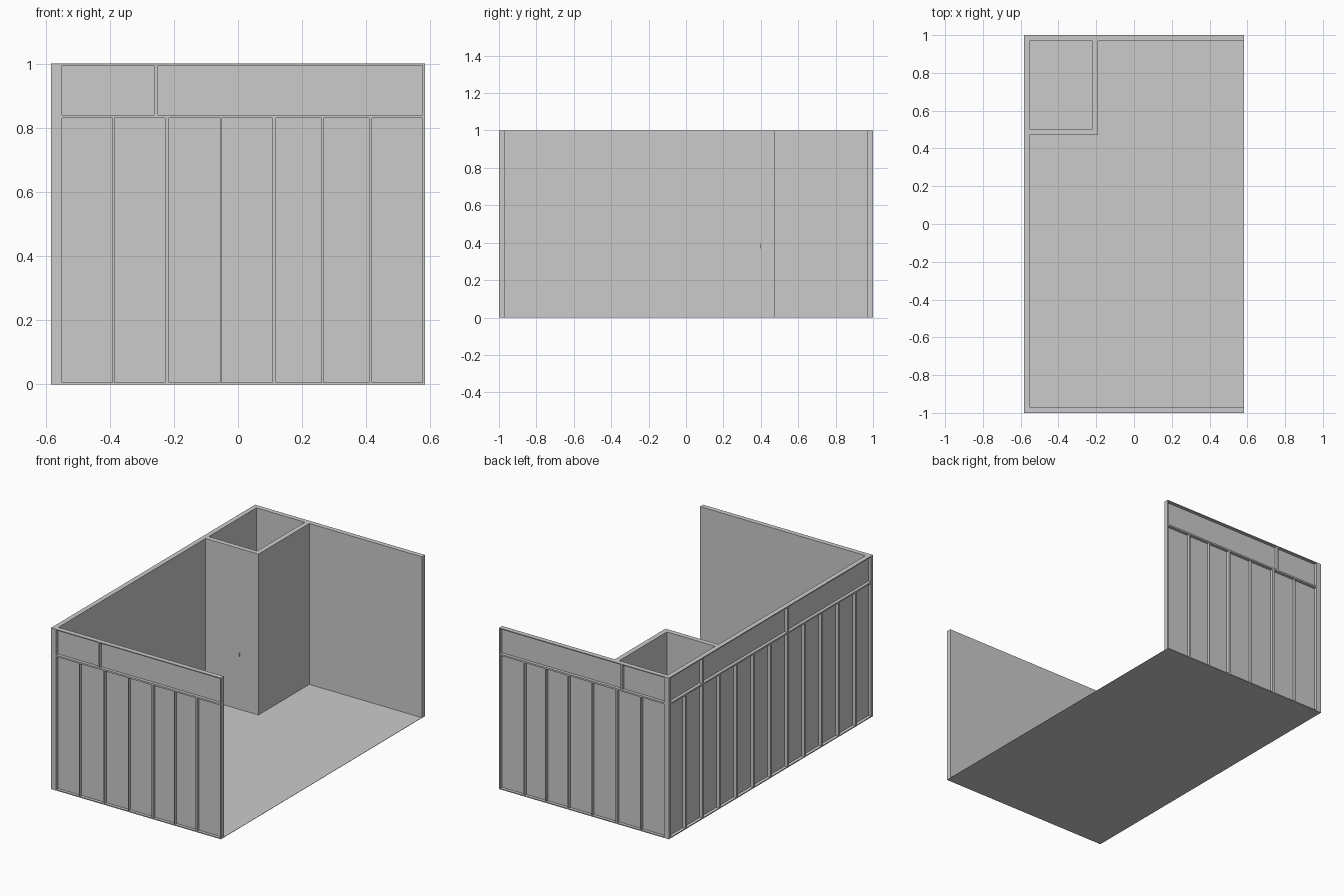
import bpy, bmesh

if "Cube" in bpy.data.objects:
    bpy.data.objects.remove(bpy.data.objects["Cube"])

X, Y, H = 0.583, 1.0, 1.0      # half width, half depth, height
T = 0.03                       # wall thickness
R = 0.019                      # depth of the recessed panels


def boxes(name, spans):
    """One object from a list of ((x0, x1), (y0, y1), (z0, z1)) blocks."""
    bm = bmesh.new()
    for span in spans:
        geo = bmesh.ops.create_cube(bm, size=1)
        for v in geo["verts"]:
            for i, (a, b) in enumerate(span):
                v.co[i] = (a + b) / 2 + v.co[i] * (b - a)
    me = bpy.data.meshes.new(name)
    bm.to_mesh(me)
    bm.free()
    ob = bpy.data.objects.new(name, me)
    bpy.context.collection.objects.link(ob)
    return ob


def frame(name, start, end, battens, dividers, place):
    """Rails, end posts, lower battens and upper dividers; place() maps (u span, z span) to a block."""
    rails = [(0, 0.006), (0.83, 0.84), (0.994, H)]
    spans = [place((start[1], end[0]), z) for z in rails]
    spans += [place(post, (0, H)) for post in (start, end)]
    spans += [place(u, (0.006, 0.83)) for u in battens]
    spans += [place(u, (0.84, 0.994)) for u in dividers]
    return boxes(name, spans)


# floor
boxes("floor", [((-X, X), (-Y, Y), (0, 0.002))])

# front and back walls: thin panel with a raised frame outside
short_battens = [(-0.391, -0.386), (-0.228, -0.216), (-0.056, -0.051),
                 (0.107, 0.118), (0.261, 0.266), (0.408, 0.418)]
for name, s in (("front", -1), ("back", 1)):
    inner, mid, outer = s * (Y - T), s * (Y - R), s * Y
    boxes(name + "_wall_panel",
          [((-X + T, X), tuple(sorted((inner, mid))), (0, H))])
    depth = tuple(sorted((mid, outer)))
    frame(name + "_wall_frame", (-X, -0.549), (0.576, X), short_battens,
          [(-0.26, -0.25)], lambda u, z: (u, depth, z))

# left wall: twelve panels below, three above
boxes("left_wall_panel", [((-X + R, -X + T), (-Y + R, Y - R), (0, H))])
long_battens = [(-Y + k / 6 - 0.006, -Y + k / 6 + 0.006) for k in range(1, 12)]
frame("left_wall_frame", (-Y, -Y + 0.008), (Y - 0.008, Y), long_battens,
      [long_battens[4], long_battens[9]],
      lambda u, z: ((-X, -X + R), u, z))

# open shaft in the back left corner
boxes("shaft_walls", [((-X + T, -0.19), (0.472, 0.503), (0, H)),
                      ((-0.221, -0.19), (0.503, Y - T), (0, H))])

# tiny handle in front of the shaft
boxes("handle", [((-0.275, -0.265), (0.399, 0.401), (0.383, 0.388)),
                 ((-0.271, -0.267), (0.399, 0.401), (0.37, 0.395))])
